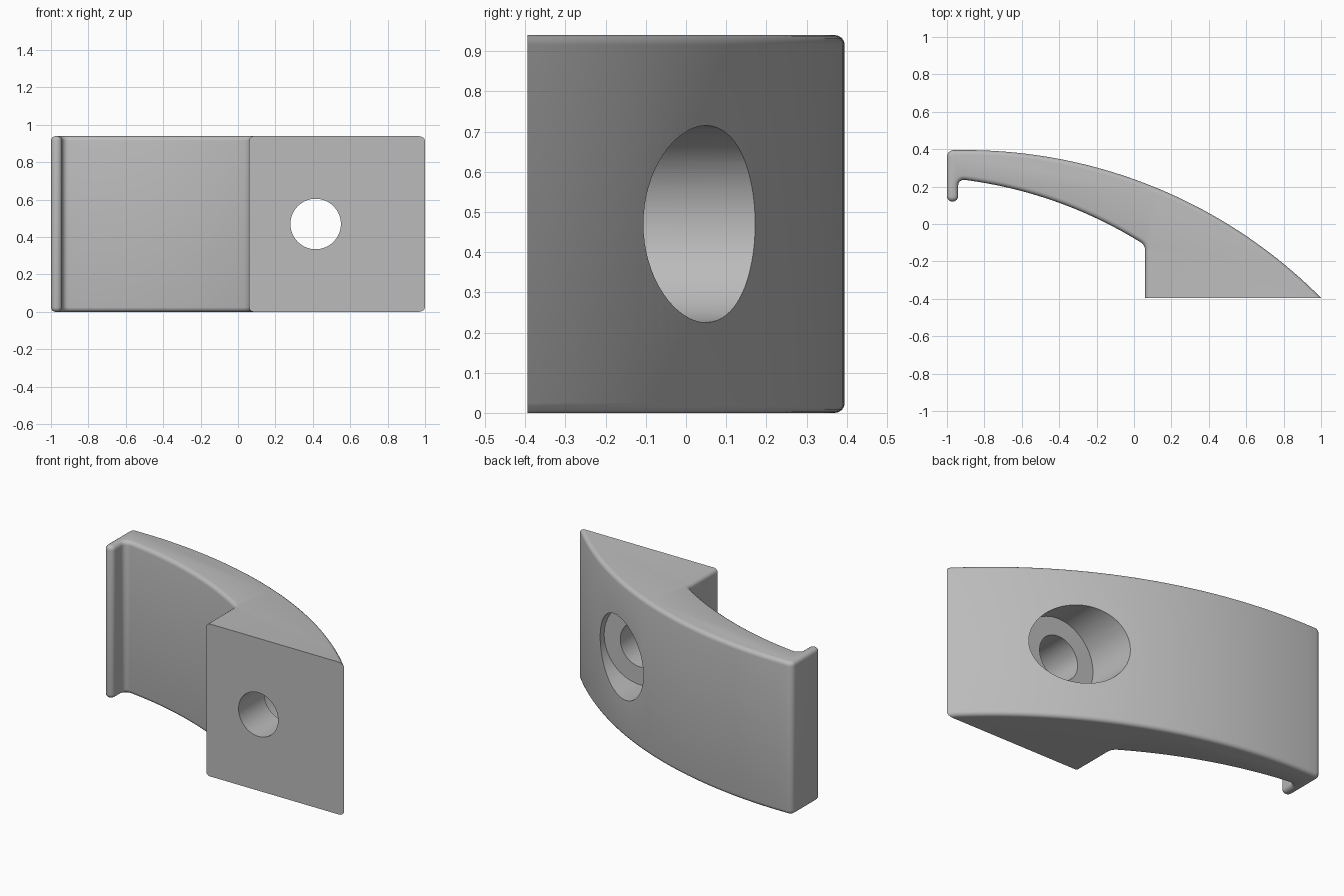
import bpy, bmesh, math
from mathutils import Vector

cube = bpy.data.objects.get("Cube")
if cube:
    bpy.data.objects.remove(cube, do_unlink=True)

HEIGHT = 0.94
FRONT = -0.395
BACK = 0.395

grey = bpy.data.materials.new("plain_grey")
grey.use_nodes = True
grey.diffuse_color = (0.5, 0.5, 0.5, 1)
grey.node_tree.nodes["Principled BSDF"].inputs["Base Color"].default_value = grey.diffuse_color


def bowed_line(a, b, radius, steps):
    """Points on a shallow circular arc from a to b, bulging towards +x +y."""
    a, b = Vector(a), Vector(b)
    chord = b - a
    normal = Vector((-chord.y, chord.x)).normalized()
    if normal.y < 0:
        normal.negate()
    centre = (a + b) / 2 - normal * math.sqrt(radius ** 2 - chord.length_squared / 4)
    t0 = math.atan2(a.y - centre.y, a.x - centre.x)
    t1 = math.atan2(b.y - centre.y, b.x - centre.x)
    return [centre + radius * Vector((math.cos(t), math.sin(t)))
            for t in (t0 + (t1 - t0) * i / steps for i in range(steps + 1))]


def rounded(prev, corner, nxt, radius, steps=6):
    """Tangent fillet replacing one profile corner."""
    u, v = (prev - corner).normalized(), (nxt - corner).normalized()
    half = u.angle(v) / 2
    centre = corner + (u + v).normalized() * radius / math.sin(half)
    start = corner + u * radius / math.tan(half) - centre
    end = corner + v * radius / math.tan(half) - centre
    sweep = start.angle(end)
    return [centre + (start * math.sin(sweep * (1 - k)) + end * math.sin(sweep * k)) / math.sin(sweep)
            for k in (i / steps for i in range(steps + 1))]


# Profile seen from above: outer curve, flat mounting pad, inner curve, lip
outer = bowed_line((-0.9, BACK), (1, FRONT), 2.68, 40)
inner = bowed_line((-0.94, 0.24), (0.06, -0.113), 2.36, 20)[::-1]
corners = [(p, 0) for p in outer] + [(Vector((0.06, FRONT)), 0)]
corners += [(inner[0], 0.05)] + [(p, 0) for p in inner[1:-1]] + [(inner[-1], 0.03)]
corners += [(Vector((-0.94, 0.12)), 0.029), (Vector((-1, 0.12)), 0.029), (Vector((-1, BACK)), 0.035)]

profile = []
for i, (point, radius) in enumerate(corners):
    if radius:
        profile += rounded(corners[i - 1][0], point, corners[(i + 1) % len(corners)][0], radius)
    else:
        profile.append(point)

# Curved bracket body
bm = bmesh.new()
base = bm.faces.new([bm.verts.new((p.x, p.y, 0)) for p in profile])
top = bmesh.ops.extrude_face_region(bm, geom=[base])["geom"]
bmesh.ops.translate(bm, vec=(0, 0, HEIGHT), verts=[g for g in top if isinstance(g, bmesh.types.BMVert)])
bmesh.ops.recalc_face_normals(bm, faces=bm.faces)

# Soften the upper and lower rims, leaving the pad's flat front crisp
rims = [e for e in bm.edges
        if abs(e.verts[0].co.z - e.verts[1].co.z) < 1e-4
        and max(v.co.y for v in e.verts) > FRONT + 1e-3]
bmesh.ops.bevel(bm, geom=rims, offset=0.025, segments=4, profile=0.5,
                affect='EDGES', clamp_overlap=False)
mesh = bpy.data.meshes.new("bracket_body")
bm.to_mesh(mesh)
bm.free()
body = bpy.data.objects.new("bracket_body", mesh)
bpy.context.collection.objects.link(body)
mesh.materials.append(grey)


# Screw hole with a wide counterbore opening on the curved side
def drill(name, radius, y0, y1):
    bpy.ops.mesh.primitive_cylinder_add(vertices=64, radius=radius, depth=y1 - y0,
                                        location=(0.415, (y0 + y1) / 2, HEIGHT / 2),
                                        rotation=(math.pi / 2, 0, 0))
    cutter = bpy.context.object
    cutter.name = name
    cutter.data.materials.append(grey)
    cut = body.modifiers.new(name, 'BOOLEAN')
    cut.operation = 'DIFFERENCE'
    cut.solver = 'EXACT'
    cut.object = cutter
    bpy.context.view_layer.objects.active = body
    bpy.ops.object.modifier_apply(modifier=name)
    bpy.data.objects.remove(cutter, do_unlink=True)


drill("screw_hole", 0.135, -0.6, 0.6)
drill("counterbore", 0.245, -0.145, 0.6)

bpy.ops.object.select_all(action='DESELECT')
body.select_set(True)
bpy.context.view_layer.objects.active = body
bpy.ops.object.shade_smooth_by_angle(angle=math.radians(30))
